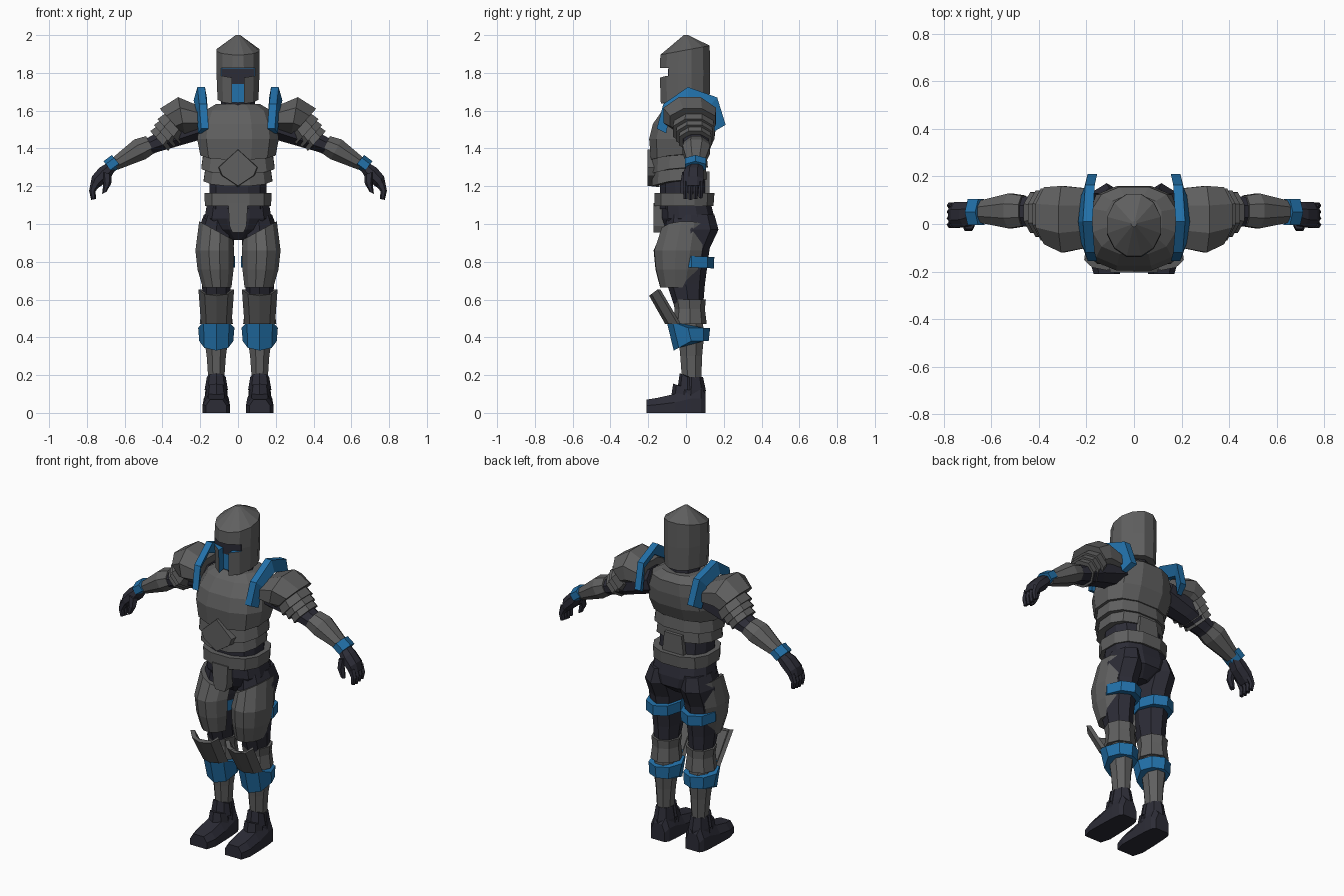
import bpy, bmesh
from math import sin, cos, radians, pi

if "Cube" in bpy.data.objects:
    bpy.data.objects.remove(bpy.data.objects["Cube"])


def material(name, rgb):
    m = bpy.data.materials.new(name)
    m.diffuse_color = (*rgb, 1)
    m.use_nodes = True
    m.node_tree.nodes["Principled BSDF"].inputs["Base Color"].default_value = m.diffuse_color
    return m


GREY = material("steel grey", (0.115, 0.115, 0.115))
BLUE = material("enamel blue", (0.016, 0.165, 0.40))
DARK = material("dark cloth", (0.025, 0.025, 0.037))


def loft(name, rings, mat, mirror=False):
    """Skin a list of equal-length rings, cap both ends, optionally mirror over x."""
    bm = bmesh.new()
    for s in ((1, -1) if mirror else (1,)):
        vs = [[bm.verts.new((s * x, y, z)) for x, y, z in r] for r in rings]
        n = len(vs[0])
        for a, b in zip(vs, vs[1:]):
            for i in range(n):
                j = (i + 1) % n
                bm.faces.new((a[i], a[j], b[j], b[i]))
        bm.faces.new(vs[0])
        bm.faces.new(vs[-1])
    bmesh.ops.recalc_face_normals(bm, faces=bm.faces)
    me = bpy.data.meshes.new(name)
    bm.to_mesh(me)
    bm.free()
    me.materials.append(mat)
    ob = bpy.data.objects.new(name, me)
    bpy.context.collection.objects.link(ob)
    return ob


def oval(z, cx, rx, y0, y1, n=8, phase=0, p=1, drop=0, lean=0, tilt=0, span=None):
    """Horizontal ring; drop moves the front in z, lean follows y, tilt follows x."""
    cy, ry = (y0 + y1) / 2, (y1 - y0) / 2
    pts = []
    for i in range(n):
        a = phase + 360 * i / n
        if span:
            a = span[0] + (span[1] - span[0]) * i / (n - 1)
        c, s = cos(radians(a)), sin(radians(a))
        q = lambda v: abs(v) ** p * (1 if v > 0 else -1)
        pts.append((cx + rx * q(c), cy + ry * q(s),
                    z + drop * max(0, -s) + lean * s + tilt * c))
    return pts


def limb(x, z, slope, h, y0, y1, n=8):
    """Ring across a limb that runs outwards and down at the given slope."""
    t, cy, ry = radians(slope), (y0 + y1) / 2, (y1 - y0) / 2
    out = []
    for i in range(n):
        a = 2 * pi * (i + 0.5) / n
        k = 1 / cos(pi / n)
        u, v = ry * k * cos(a), h * k * sin(a)
        out.append((x + v * sin(t), cy + u, z + v * cos(t)))
    return out


def prism(name, pts, y0, y1, mat, scale=1.0):
    """Flat x-z outline between y0 and y1, with the y1 end scaled about its middle."""
    mz = sum(z for _, z in pts) / len(pts)
    return loft(name, [[(x, y0, z) for x, z in pts],
                       [(x * scale, y1, mz + (z - mz) * scale) for x, z in pts]], mat)


# Helmet with a T-shaped visor opening
K = dict(n=12, phase=15)
helmet = loft("helmet", [oval(1.665, 0, .112, -.14, .13, drop=-.03, **K),
                         oval(1.80, 0, .118, -.145, .132, **K),
                         oval(1.92, 0, .117, -.14, .13, lean=.025, **K),
                         oval(2.0, 0, .012, -.012, .012, **K)], GREY)
tee = [(-.09, 1.825), (.09, 1.825), (.09, 1.785), (.032, 1.775),
       (.032, 1.55), (-.032, 1.55), (-.032, 1.775), (-.09, 1.785)]
cutter = prism("visor_cutter", tee, -.3, -.09, BLUE)
cutter.hide_render = True
helmet.data.materials.append(BLUE)
mod = helmet.modifiers.new("visor", 'BOOLEAN')
mod.operation, mod.solver, mod.object = 'DIFFERENCE', 'EXACT', cutter
mod.material_mode = 'TRANSFER'
bpy.context.view_layer.objects.active = helmet
bpy.ops.object.modifier_apply(modifier="visor")
bpy.data.objects.remove(cutter)
prism("eye_slit", [(-.088, 1.822), (.088, 1.822), (.088, 1.787), (.03, 1.74),
                   (-.03, 1.74), (-.088, 1.787)], -.096, -.088, DARK)
loft("neck", [oval(1.55, 0, .10, -.09, .11), oval(1.69, 0, .085, -.08, .09)], DARK)

# Breastplate, overlapping belly bands and their front plate
T = dict(n=12, phase=15, p=.8)
loft("breastplate", [oval(1.37, 0, .205, -.19, .12, drop=-.03, **T),
                     oval(1.45, 0, .222, -.20, .155, **T),
                     oval(1.53, 0, .21, -.18, .165, **T),
                     oval(1.60, 0, .18, -.13, .16, **T),
                     oval(1.635, 0, .12, -.08, .12, **T)], GREY)
for i, (z, r) in enumerate([(1.30, .195), (1.235, .182)]):
    loft(f"belly_band_{i + 1}", [oval(z, 0, r + .005, -.19 + .006 * i, .12 - .008 * i, drop=-.035, **T),
                                 oval(z + .10, 0, r - .01, -.18, .11, drop=-.03, **T)], GREY)
prism("belly_plate", [(0, 1.40), (.055, 1.35), (.108, 1.30), (.09, 1.255), (0, 1.195),
                      (-.09, 1.255), (-.108, 1.30), (-.055, 1.35)], -.14, -.205, GREY, .93)
loft("waist", [oval(1.08, 0, .155, -.14, .12, **T), oval(1.32, 0, .155, -.14, .10, **T)], DARK)
prism("lower_back_plate", [(-.06, 1.28), (.06, 1.28), (.075, 1.15), (-.075, 1.15)],
      .06, .125, GREY, .95)

# Belt, hips and front tasset
loft("belt", [oval(1.095, 0, .18, -.17, .15, **T), oval(1.165, 0, .183, -.172, .155, **T)], GREY)
loft("hips", [oval(1.13, 0, .165, -.13, .13, **T), oval(1.03, 0, .182, -.13, .155, **T),
              oval(.97, 0, .14, -.11, .155, **T), oval(.915, 0, .045, -.06, .09, **T)], DARK)
prism("front_tasset", [(-.052, 1.11), (.052, 1.11), (.045, .99), (.03, .955),
                       (-.03, .955), (-.045, .99)], -.08, -.172, GREY)

# Thighs, thigh plates and straps
C = .115
loft("thighs", [oval(1.05, C - .01, .075, -.10, .15), oval(.97, C, .095, -.11, .172),
                oval(.87, C, .092, -.12, .125), oval(.68, C, .076, -.10, .10),
                oval(.56, C, .068, -.06, .09)], DARK, True)
P = dict(n=8, span=(-165, 52))
loft("thigh_plates", [oval(.965, C, .092, -.135, .13, tilt=.05, **P),
                      oval(.86, .122, .105, -.175, .115, **P),
                      oval(.76, .118, .098, -.165, .09, **P),
                      oval(.665, .11, .078, -.14, .06, **P)], GREY, True)
loft("thigh_straps", [oval(.77, C, .10, -.09, .147, lean=-.005),
                      oval(.83, C, .10, -.09, .15, lean=-.005)], BLUE, True)


# Knees: cuffs, flared guards and blue bands
def curved(z, rx, y0, y1, dip):
    """Crescent cross-section for a thin curved guard."""
    q = dict(n=5, drop=dip, span=(-170, -10))
    return oval(z, C, rx, y0, y1, **q) + oval(z, C, rx - .018, y0 + .028, y1, **q)[::-1]


loft("knee_cuffs", [oval(.47, C, .088, -.07, .11), oval(.55, C, .078, -.06, .10),
                    oval(.60, C, .084, -.07, .105)], GREY, True)
loft("knee_guards", [curved(.47, .082, -.11, .05, 0), curved(.66, .096, -.195, -.09, -.04)],
     GREY, True)
loft("knee_bands", [oval(.38, C, .09, -.065, .12, drop=-.05),
                    oval(.45, C, .096, -.105, .128, drop=.045)], BLUE, True)

# Shins and boots
loft("shins", [oval(.17, C, .045, -.025, .085, phase=22.5), oval(.30, C, .055, -.035, .09, phase=22.5),
               oval(.40, C, .07, -.045, .10, phase=22.5), oval(.58, C, .07, -.05, .09, phase=22.5)],
     GREY, True)
loft("feet", [[(C - w, y, 0), (C + w, y, 0), (C + w, y, h * .55), (C + w * .6, y, h),
               (C - w * .6, y, h), (C - w, y, h * .55)]
              for y, w, h in [(-.21, .055, .07), (-.15, .072, .08), (-.06, .07, .10),
                              (.03, .066, .14), (.08, .06, .14), (.103, .045, .10)]], DARK, True)
loft("ankles", [oval(.06, C, .062, -.06, .10), oval(.12, C, .058, -.05, .105),
                oval(.19, C, .048, -.03, .09)], DARK, True)
for i, (z, y) in enumerate([(.15, -.045), (.095, -.08)]):
    loft(f"instep_plates_{i + 1}", [oval(z - .03, C, .062, y, .06, drop=.01),
                                    oval(z + .04, C, .05, y + .012, .05, drop=.02)], DARK, True)

# Blue shoulder arches
outer = [(-.155, 1.505), (-.12, 1.635), (.01, 1.725), (.165, 1.67), (.21, 1.525)]
inner = [(-.105, 1.48), (-.08, 1.60), (.01, 1.655), (.12, 1.62), (.15, 1.49)]
loft("shoulder_arches", [[(.155 + .02 * k, a, b), (.195 + .02 * k, a, b),
                          (.21 + .025 * k, c, d), (.18 + .02 * k, c, d)]
                         for (a, b), (c, d), k in zip(outer, inner, (0, .5, 1, .5, 0))], BLUE, True)

# Arms: cloth sleeve, shoulder cap, overlapping bands, forearm, bracelet
loft("sleeves", [limb(.16, 1.53, 20, .07, -.06, .13), limb(.33, 1.47, 35, .062, -.03, .13),
                 limb(.45, 1.42, 28, .045, -.01, .115), limb(.52, 1.39, 28, .045, 0, .11)], DARK, True)
loft("shoulder_caps", [limb(.20, 1.56, 5, .065, -.10, .15), limb(.30, 1.575, 10, .098, -.12, .16),
                       limb(.355, 1.545, 42, .088, -.085, .155)], GREY, True)
for i in range(3):
    x, z, h = .335 + .025 * i, 1.525 - .025 * i, .083 - .009 * i
    y0, y1 = -.07 + .016 * i, .15 - .008 * i
    loft(f"upper_arm_bands_{i + 1}", [limb(x, z, 42, h - .004, y0 + .008, y1 - .006),
                                      limb(x + .032, z - .036, 42, h + .006, y0, y1)], GREY, True)
loft("forearms", [limb(.465, 1.42, 25, .05, -.01, .12), limb(.52, 1.395, 30, .06, -.018, .128),
                  limb(.655, 1.315, 35, .033, .008, .095)], GREY, True)
loft("bracelets", [limb(.643, 1.335, 40, .034, -.005, .105, 6),
                   limb(.687, 1.302, 40, .034, -.005, .105, 6)], BLUE, True)

# Gloves with curled fingers and thumb
loft("palms", [limb(.665, 1.31, 42, .026, .012, .09), limb(.705, 1.27, 45, .04, -.012, .092),
               limb(.745, 1.23, 50, .036, -.016, .092), limb(.765, 1.195, 62, .02, -.012, .088)],
     DARK, True)
for i in range(4):
    y = -.016 + .027 * i
    loft(f"fingers_{i + 1}", [limb(.755, 1.215, 60, .022, y, y + .026, 6),
                              limb(.771, 1.175, 85, .015, y, y + .026, 6),
                              limb(.765, 1.13 + .004 * abs(i - 1), 100, .011, y + .003, y + .023, 6)],
         DARK, True)
loft("thumbs", [limb(.695, 1.27, 70, .025, -.02, .03, 6), limb(.692, 1.215, 85, .018, -.03, .008, 6),
                limb(.708, 1.165, 115, .011, -.028, .002, 6)], DARK, True)
